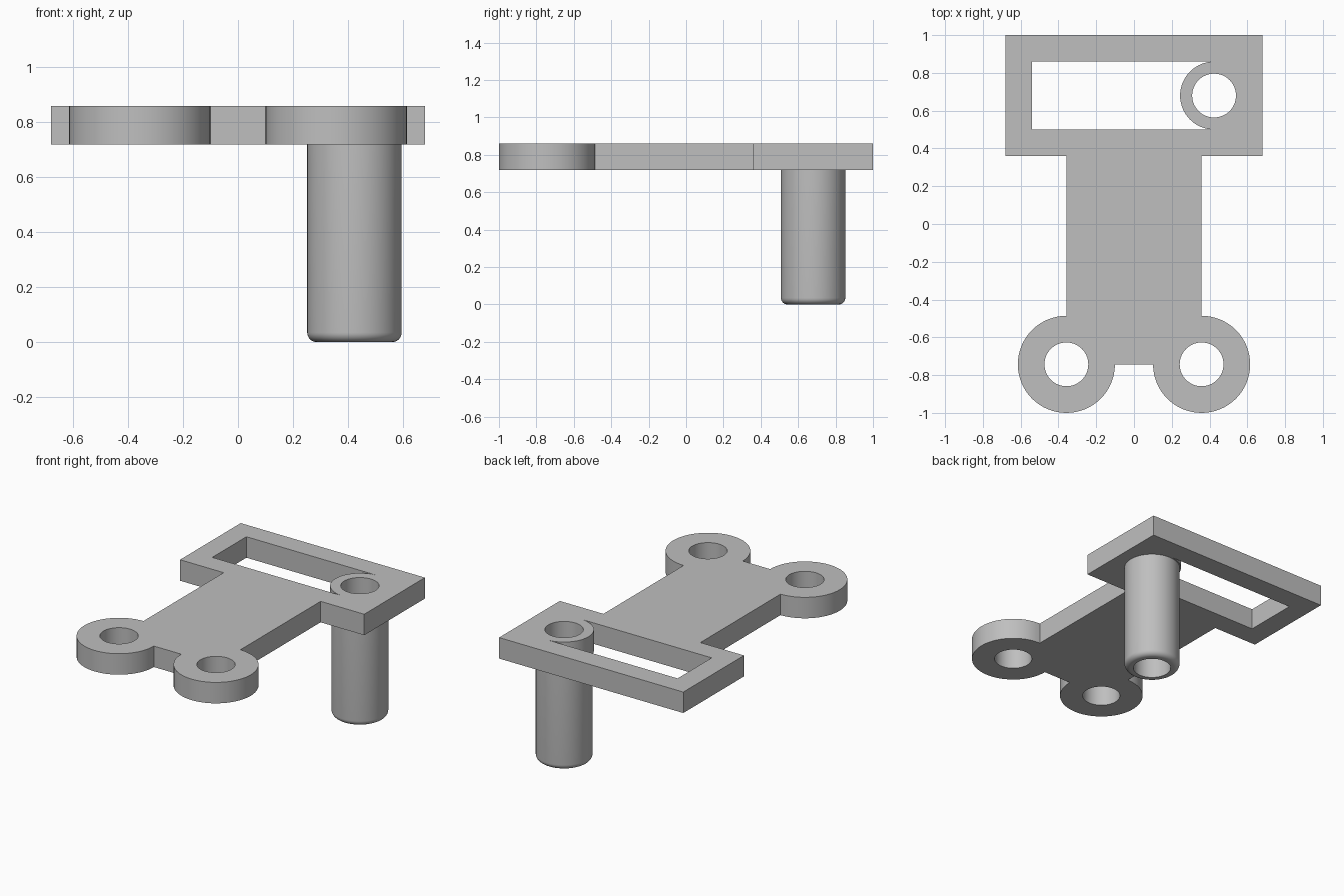
import bpy, bmesh
from math import sin, cos, pi, radians

cube = bpy.data.objects.get("Cube")
if cube:
    bpy.data.objects.remove(cube, do_unlink=True)

grey = bpy.data.materials.new("light grey")
grey.use_nodes = True
grey.diffuse_color = (0.52, 0.52, 0.52, 1)
grey.node_tree.nodes["Principled BSDF"].inputs["Base Color"].default_value = (0.52, 0.52, 0.52, 1)

BOTTOM, TOP = 0.72, 0.86
EAR_X, EAR_Y, EAR_R = 0.358, -0.743, 0.257
TUBE_X, TUBE_Y, TUBE_R = 0.424, 0.68, 0.172
BORE_R, SLOT_R = 0.116, 0.18


def arc(cx, cy, r, start, end, steps):
    """Points along an arc, angles in degrees."""
    angles = [radians(start + (end - start) * i / steps) for i in range(steps + 1)]
    return [(cx + r * cos(a), cy + r * sin(a)) for a in angles]


def circle(cx, cy, r, steps=64):
    return arc(cx, cy, r, 0, 360, steps)[:-1]


def finish(obj):
    obj.data.materials.clear()
    obj.data.materials.append(grey)
    bpy.ops.object.select_all(action='DESELECT')
    obj.select_set(True)
    bpy.context.view_layer.objects.active = obj
    bpy.ops.object.shade_smooth_by_angle(angle=radians(30))


def plate(name, loops, z0, z1):
    """Flat plate from an outline followed by its holes."""
    curve = bpy.data.curves.new(name + "_outline", 'CURVE')
    curve.dimensions = '2D'
    curve.fill_mode = 'BOTH'
    curve.extrude = (z1 - z0) / 2
    for loop in loops:
        spline = curve.splines.new('POLY')
        spline.points.add(len(loop) - 1)
        for point, (x, y) in zip(spline.points, loop):
            point.co = (x, y, 0, 1)
        spline.use_cyclic_u = True
    source = bpy.data.objects.new(name + "_outline", curve)
    bpy.context.collection.objects.link(source)
    bpy.context.view_layer.update()
    mesh = bpy.data.meshes.new_from_object(source)
    bpy.data.objects.remove(source, do_unlink=True)
    bm = bmesh.new()
    bm.from_mesh(mesh)
    bmesh.ops.translate(bm, verts=bm.verts, vec=(0, 0, (z0 + z1) / 2))
    bmesh.ops.remove_doubles(bm, verts=bm.verts, dist=0.0001)
    bmesh.ops.recalc_face_normals(bm, faces=bm.faces)
    bm.to_mesh(mesh)
    bm.free()
    mesh.name = name
    obj = bpy.data.objects.new(name, mesh)
    bpy.context.collection.objects.link(obj)
    finish(obj)


def lathe(name, profile, cx, cy, steps=64):
    """Turn an (r, z) profile around a vertical axis."""
    bm = bmesh.new()
    rings = [[bm.verts.new((x, y, z)) for x, y in circle(cx, cy, r, steps)] for r, z in profile]
    for low, high in zip(rings, rings[1:]):
        for i in range(steps):
            j = (i + 1) % steps
            bm.faces.new((low[i], low[j], high[j], high[i]))
    bmesh.ops.recalc_face_normals(bm, faces=bm.faces)
    mesh = bpy.data.meshes.new(name)
    bm.to_mesh(mesh)
    bm.free()
    obj = bpy.data.objects.new(name, mesh)
    bpy.context.collection.objects.link(obj)
    finish(obj)


# Half outline of the plate: wide head, narrower body, round ear
half = [(0.68, 1.0), (0.68, 0.36), (EAR_X, 0.36)]
half += arc(EAR_X, EAR_Y, EAR_R, 90, -180, 48)
outline = half + [(-x, y) for x, y in reversed(half)]

# Slot whose end wraps around the tube collar
slot = [(-0.54, TUBE_Y + SLOT_R), (-0.54, TUBE_Y - SLOT_R)]
slot += arc(TUBE_X, TUBE_Y, SLOT_R, 270, 90, 32)

holes = [circle(side * EAR_X, EAR_Y, BORE_R) for side in (-1, 1)]
holes.append(circle(TUBE_X, TUBE_Y, BORE_R))
plate("bracket_plate", [outline, slot] + holes, BOTTOM, TOP)

# Hollow leg with a rounded lower rim
FILLET = 0.035
rim = arc(TUBE_R - FILLET, FILLET, FILLET, 0, -90, 8)
lathe("hollow_leg", [(TUBE_R, BOTTOM)] + rim + [(BORE_R, 0), (BORE_R, BOTTOM)], TUBE_X, TUBE_Y)
